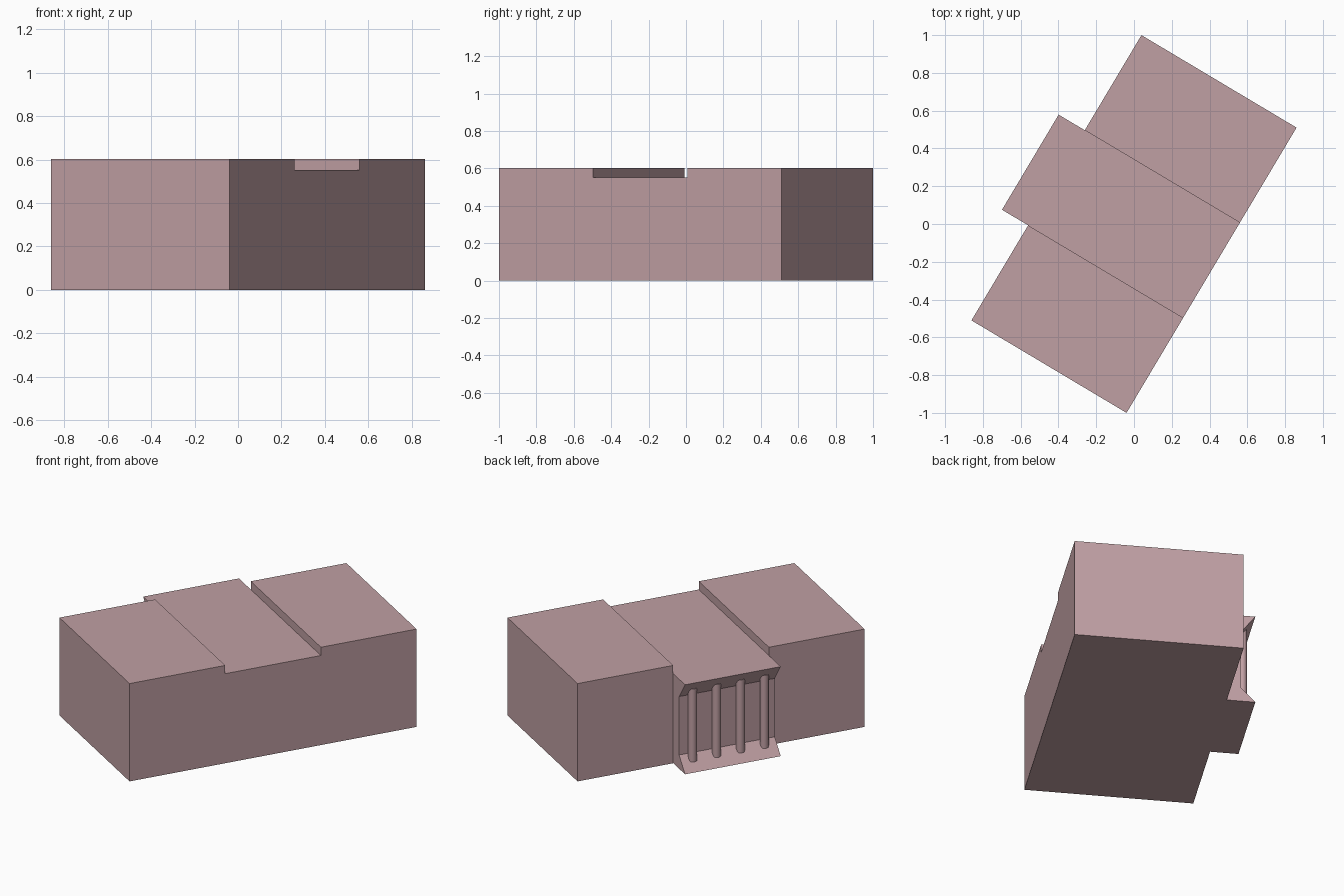
import bpy, bmesh, math
from mathutils import Matrix

if "Cube" in bpy.data.objects:
    bpy.data.objects.remove(bpy.data.objects["Cube"])

# Local frame: x = across the building, y = along its length; then turned about z
ANGLE = -math.atan2(0.512, 0.859)
ROT = Matrix.Rotation(ANGLE, 4, 'Z')
HALF_L, HALF_W = 0.879, 0.478
BAY = 2 * HALF_L / 3

mat = bpy.data.materials.new("dusty pink")
mat.diffuse_color = (0.53, 0.35, 0.37, 1)
mat.use_nodes = True
mat.node_tree.nodes["Principled BSDF"].inputs["Base Color"].default_value = mat.diffuse_color


def finish(name, bm):
    bmesh.ops.recalc_face_normals(bm, faces=bm.faces)
    bm.transform(ROT)
    me = bpy.data.meshes.new(name)
    bm.to_mesh(me)
    bm.free()
    me.materials.append(mat)
    ob = bpy.data.objects.new(name, me)
    bpy.context.collection.objects.link(ob)
    return ob


def extrude_profile(name, profile, y0, y1):
    """Extrude an (x, z) outline along the length of the building."""
    bm = bmesh.new()
    face = bm.faces.new([bm.verts.new((x, y0, z)) for x, z in profile])
    res = bmesh.ops.extrude_face_region(bm, geom=[face])
    verts = [g for g in res["geom"] if isinstance(g, bmesh.types.BMVert)]
    bmesh.ops.translate(bm, verts=verts, vec=(0, y1 - y0, 0))
    return finish(name, bm)


# Two end blocks
block = [(-HALF_W, 0), (HALF_W, 0), (HALF_W, 0.603), (-HALF_W, 0.603)]
extrude_profile("front_block", block, -HALF_L, -HALF_L + BAY)
extrude_profile("rear_block", block, HALF_L - BAY, HALF_L)

# Lower middle bay, with a recessed wall between a sloping lip and sill
OUT, WALL = -HALF_W - 0.161, -HALF_W - 0.08
middle = [(HALF_W, 0), (HALF_W, 0.552), (OUT, 0.552),
          (WALL, 0.445), (WALL, 0.085), (OUT, 0)]
extrude_profile("middle_block", middle, -BAY / 2, BAY / 2)

# Four round bars standing in the recess
for i in range(4):
    bm = bmesh.new()
    y = -BAY / 2 + (i + 0.5) * BAY / 4
    bmesh.ops.create_cone(bm, cap_ends=True, segments=16, radius1=0.025,
                          radius2=0.025, depth=0.45,
                          matrix=Matrix.Translation((-HALF_W - 0.1, y, 0.272)))
    ob = finish(f"bar_{i + 1}", bm)
    for p in ob.data.polygons:
        p.use_smooth = len(p.vertices) == 4
    for e in ob.data.edges:
        a, b = (ob.data.vertices[k].co.z for k in e.vertices)
        e.use_edge_sharp = abs(a - b) < 0.001
